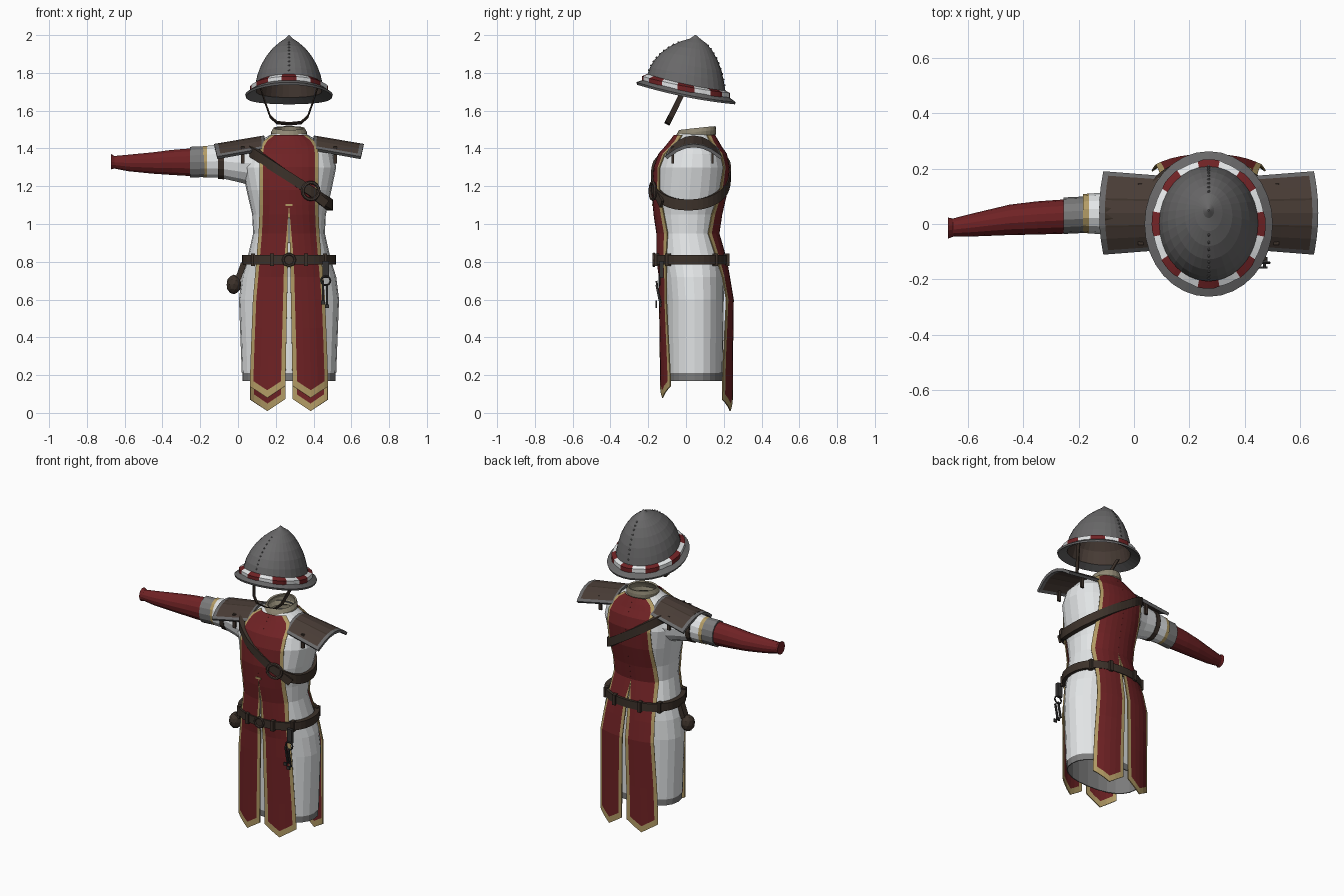
import bpy, bmesh
from math import sin, cos, pi, copysign, sqrt
from mathutils import Vector

if "Cube" in bpy.data.objects:
    bpy.data.objects.remove(bpy.data.objects["Cube"])

CX = 0.27   # centre line of the body
P = 2.3     # roundness of the torso cross-section


def material(name, rgb, rough=0.8):
    m = bpy.data.materials.new(name)
    m.use_nodes = True
    m.diffuse_color = (*rgb, 1)
    node = m.node_tree.nodes["Principled BSDF"]
    node.inputs["Base Color"].default_value = (*rgb, 1)
    node.inputs["Roughness"].default_value = rough
    return m


RED = material("red cloth", (0.16, 0.016, 0.018))
GOLD = material("gold trim", (0.45, 0.33, 0.13))
WHITE = material("white cloth", (0.78, 0.8, 0.81))
MAIL = material("grey mail", (0.2, 0.2, 0.2))
STEEL = material("helmet steel", (0.14, 0.138, 0.14))
LEATHER = material("dark leather", (0.045, 0.031, 0.023))
PLATE = material("brown plate", (0.065, 0.045, 0.036))
TAN = material("tan collar", (0.27, 0.24, 0.17))
IRON = material("dark iron", (0.035, 0.033, 0.033))


def make(name, verts, faces, mats, rule=None, thick=0):
    """Mesh from (face, key) pairs; rule turns a key into a material index."""
    bm = bmesh.new()
    vs = [bm.verts.new(v) for v in verts]
    for idx, key in faces:
        f = bm.faces.new([vs[i] for i in idx])
        f.material_index = rule(*key) if rule and key else 0
    bmesh.ops.remove_doubles(bm, verts=bm.verts, dist=0.0002)
    bmesh.ops.recalc_face_normals(bm, faces=bm.faces)
    me = bpy.data.meshes.new(name)
    bm.to_mesh(me)
    bm.free()
    for m in mats:
        me.materials.append(m)
    ob = bpy.data.objects.new(name, me)
    bpy.context.collection.objects.link(ob)
    if thick:
        mod = ob.modifiers.new("thickness", "SOLIDIFY")
        mod.thickness, mod.offset = thick, 0
    return ob


def loft(name, rings, mats, rule=None, loop=False, caps=False, thick=0):
    n, m = len(rings[0]), len(rings)
    verts = [p for r in rings for p in r]
    faces = []
    for i in range(m if loop else m - 1):
        a, b = i * n, (i + 1) % m * n
        for j in range(n):
            k = (j + 1) % n
            faces.append(((a + j, a + k, b + k, b + j), (i, j)))
    if caps:
        faces += [(list(range(n)), None), (list(range((m - 1) * n, m * n)), None)]
    return make(name, verts, faces, mats, rule, thick)


def grid(name, rows, mats, rule, thick):
    n = len(rows[0])
    faces = [((i * n + j, i * n + j + 1, (i + 1) * n + j + 1, (i + 1) * n + j), (i, j))
             for i in range(len(rows) - 1) for j in range(n - 1)]
    return make(name, [p for r in rows for p in r], faces, mats, rule, thick)


def oval(cy, rx, ry, zf, n=24, p=2.0):
    pts = []
    for i in range(n):
        c, s = cos(2 * pi * i / n), sin(2 * pi * i / n)
        y = cy + ry * copysign(abs(s) ** (2 / p), s)
        pts.append((CX + rx * copysign(abs(c) ** (2 / p), c), y, zf(y)))
    return pts


def lerp(table, z):
    """Interpolate rows that start with an ascending key."""
    if z <= table[0][0]:
        return table[0][1:]
    for a, b in zip(table, table[1:]):
        if z <= b[0]:
            t = (z - a[0]) / (b[0] - a[0])
            return [u + (v - u) * t for u, v in zip(a[1:], b[1:])]
    return table[-1][1:]


def box(name, loc, size, mat, rot=(0, 0, 0)):
    bpy.ops.mesh.primitive_cube_add(size=1, location=loc, rotation=rot)
    ob = bpy.context.object
    ob.name, ob.scale = name, size
    ob.data.materials.append(mat)


def hoop(name, loc, R, r, mat, rot=(pi / 2, 0, 0), seg=16):
    bpy.ops.mesh.primitive_torus_add(location=loc, rotation=rot, major_radius=R, minor_radius=r,
                                     major_segments=seg, minor_segments=6)
    bpy.context.object.name = name
    bpy.context.object.data.materials.append(mat)


def ball(name, loc, size, mat, sub=2):
    bpy.ops.mesh.primitive_ico_sphere_add(subdivisions=sub, radius=1, location=loc)
    ob = bpy.context.object
    ob.name, ob.scale = name, size
    ob.data.materials.append(mat)


# Tunic: height, half width, half depth, depth centre
BODY = [(0.21, 0.25, 0.15, 0.045), (0.6, 0.265, 0.155, 0.045), (0.72, 0.25, 0.16, 0.04),
        (0.81, 0.222, 0.17, 0.03), (0.95, 0.19, 0.15, 0.01), (1.05, 0.195, 0.165, 0.01),
        (1.18, 0.225, 0.185, 0.02), (1.3, 0.25, 0.185, 0.03), (1.37, 0.235, 0.165, 0.035),
        (1.42, 0.19, 0.125, 0.04), (1.46, 0.12, 0.1, 0.045), (1.48, 0.085, 0.085, 0.045)]
loft("tunic", [oval(cy, rx, ry, lambda y, z=z: z, 24, P) for z, rx, ry, cy in BODY], [WHITE])
loft("mail_hem", [oval(0.045, 0.243, 0.145, lambda y, z=z: z, 24, P) for z in (0.17, 0.24, 0.5)],
     [MAIL], thick=0.006)


def surf_y(x, z, side):
    rx, ry, cy = lerp(BODY, z)
    k = min(abs(x - CX) / rx, 0.97)
    return cy + side * ry * (1 - k ** P) ** (1 / P)


# Tabard halves: red panels with gold edges and pointed ends
OUTER = [(0.2, 0.205), (0.6, 0.19), (0.8, 0.172), (1.0, 0.155), (1.4, 0.155), (1.44, 0.13), (1.47, 0.09)]
LEVELS = [1.47, 1.44, 1.41, 1.37, 1.3, 1.24, 1.18, 1.1, 1.05, 0.95, 0.88, 0.81, 0.72, 0.6, 0.45, 0.3]
for side, label, top, tip, flare in ((-1, "front", 1.1, 0.08, 0.03), (1, "back", 0.93, 0.01, 0.05)):
    slit = [(0.2, 0.018, 0.024), (0.8, 0.006, 0.02), (top, 0, 0)]
    hang = [(0.2, flare), (0.62, flare), (0.8, 0.014)]
    for sx, hand in ((-1, "right"), (1, "left")):
        rows = []
        for lv in LEVELS + [tip + 0.1, tip + 0.06]:
            out = lerp(OUTER, lv)[0]
            inn, g = lerp(slit, lv)
            a, b = inn + g, out - 0.018
            cols = [inn, a] + [a + (b - a) * t / 4 for t in (1, 2, 3)] + [b, out]
            mid, row = cols[3], []
            for c in cols:
                z = lv
                if lv < 0.25:
                    z -= 0.06 * (1 - abs(c - mid) / (out - mid))
                x = CX + sx * c
                row.append((x, surf_y(x, max(z, 0.21), side) + side * lerp(hang, z)[0], z))
            rows.append(row)
        last = len(rows) - 2
        grid(f"{label}_tabard_{hand}", rows, [RED, GOLD],
             lambda i, j: int(j in (0, 5) or i == last), 0.006)
box("slit_stitch", (CX, surf_y(CX, 1.1, -1) - 0.018, 1.1), (0.035, 0.006, 0.012), GOLD)

# Collar: stacked folds, tilted up at the back
loft("collar", [oval(cy, rx, ry, lambda y, z=z: z + 0.12 * (y - 0.05)) for z, rx, ry, cy in
                ((1.41, 0.1, 0.115, 0.04), (1.435, 0.1, 0.115, 0.04), (1.445, 0.08, 0.095, 0.045),
                 (1.465, 0.09, 0.105, 0.05), (1.485, 0.09, 0.1, 0.055), (1.505, 0.078, 0.092, 0.06))],
     [TAN], thick=0.01)


# Belts: ribbons wrapped round the torso along a sloping plane
def strap(name, z0, slope, width, off):
    rings = []
    for i in range(48):
        c, s = cos(2 * pi * i / 48), sin(2 * pi * i / 48)
        lo, hi = 0, 0.5
        for _ in range(24):
            r = (lo + hi) / 2
            z = z0 + slope * r * c
            rx, ry, cy = lerp(BODY, z)
            inside = z < 1.48 and abs(r * c / rx) ** P + abs((0.03 + r * s - cy) / ry) ** P < 1
            lo, hi = (r, hi) if inside else (lo, r)
        ring = []
        for d, h in ((off, -1), (off, 1), (-0.004, 1), (-0.004, -1)):
            ring.append((CX + (lo + d) * c, 0.03 + (lo + d) * s, z0 + slope * lo * c + h * width / 2))
        rings.append(ring)
    return loft(name, rings, [LEATHER], loop=True)


strap("waist_belt", 0.81, 0, 0.05, 0.026)
strap("chest_strap", 1.25, -0.72, 0.058, 0.026)
hoop("chest_buckle", (0.385, surf_y(0.385, 1.175, -1) - 0.03, 1.175), 0.045, 0.009, PLATE, (pi / 2, 0, 0.3))
box("strap_end", (0.43, surf_y(0.43, 1.13, -1) - 0.03, 1.135), (0.1, 0.012, 0.045), LEATHER, (0, 0.65, 0.4))
hoop("belt_buckle", (CX, surf_y(CX, 0.81, -1) - 0.03, 0.81), 0.032, 0.007, PLATE, seg=8)
for dx in (-0.19, -0.09, 0.09, 0.19):
    for side in (-1, 1):
        box("belt_loop", (CX + dx, surf_y(CX + dx, 0.81, side) + side * 0.024, 0.81),
            (0.022, 0.03, 0.066), LEATHER)

# Hip pouch and hanging keys
ball("pouch", (-0.022, 0.01, 0.68), (0.04, 0.045, 0.052), LEATHER)
box("pouch_hanger", (0.015, 0.01, 0.75), (0.03, 0.04, 0.09), LEATHER, (0, 0.35, 0))
box("key_hanger", (0.465, -0.13, 0.76), (0.035, 0.02, 0.09), IRON)
hoop("key_ring", (0.465, -0.14, 0.7), 0.024, 0.005, IRON)
for x, z in ((0.45, 0.64), (0.472, 0.62)):
    box("key", (x, -0.145, z), (0.01, 0.01, 0.12), IRON, (0.2, 0, 0))
    box("key_bit", (x, -0.157, z - 0.055), (0.022, 0.008, 0.02), IRON)


# Right arm: glove, mail cuff and tunic sleeve
def tube(name, sections, mats, rule=None, caps=False):
    loft(name, [[(x, cy + ry * cos(k * pi / 7), cz + rz * sin(k * pi / 7)) for k in range(14)]
                for x, cy, cz, ry, rz in sections], mats, rule, caps=caps)


tube("right_glove", [(-0.672, -0.015, 1.33, 0.038, 0.042), (-0.655, -0.013, 1.327, 0.033, 0.034),
                     (-0.58, -0.003, 1.323, 0.042, 0.045), (-0.45, 0.015, 1.323, 0.055, 0.058),
                     (-0.35, 0.022, 1.326, 0.06, 0.068), (-0.25, 0.027, 1.327, 0.062, 0.075)],
     [RED], caps=True)
tube("mail_cuff", [(-0.255, 0.03, 1.327, 0.066, 0.084), (-0.15, 0.035, 1.33, 0.066, 0.082)], [MAIL], caps=True)
tube("right_sleeve", [(-0.185, 0.038, 1.33, 0.07, 0.085), (-0.163, 0.038, 1.33, 0.072, 0.086),
                      (-0.1, 0.038, 1.333, 0.076, 0.09), (0, 0.035, 1.325, 0.09, 0.105),
                      (0.09, 0.03, 1.32, 0.12, 0.125)], [WHITE, GOLD], lambda i, j: int(i == 0))
tube("arm_strap", [(-0.105, 0.038, 1.333, 0.07, 0.085), (-0.105, 0.038, 1.333, 0.083, 0.097),
                   (-0.075, 0.038, 1.333, 0.084, 0.099), (-0.075, 0.038, 1.333, 0.07, 0.085)], [LEATHER])

# Shoulder plates: three planks inside a steel rim
VS = [-1, -0.9, -0.62, -0.35, -0.31, 0, 0.31, 0.35, 0.62, 0.9, 1]
US = [0, 0.06, 0.5, 0.92, 1]
for sx, hand in ((-1, "right"), (1, "left")):
    rows = [[(CX + sx * (0.13 + 0.265 * u - 0.015 * u * v * v), 0.04 + v * (0.125 + 0.02 * u),
              1.46 - 0.045 * u - 0.065 * v * v) for v in VS] for u in US]
    grid(f"{hand}_shoulder_plate", rows, [PLATE, STEEL, LEATHER],
         lambda i, j: 1 if i in (0, 3) or j in (0, 9) else 2 if j in (3, 6) else 0, 0.018)
    for y in (-0.07, 0.14):
        box(f"{hand}_shoulder_strap", (CX + sx * 0.245, y, 1.365), (0.02, 0.012, 0.09), LEATHER)


# Helmet: inner lining, brim and pointed bowl in one shell
def brim(y):
    return 1.672 - 0.2 * y + 0.2 * y * y


def bowl(rx, ry, cy, z, slope):
    return oval(cy, rx, ry, lambda y: z + slope * (y - cy), 32)


outer = [bowl(0.167, 0.196, 0.005, 1.79, -0.2), bowl(0.148, 0.177, 0.012, 1.84, -0.18),
         bowl(0.12, 0.148, 0.02, 1.888, -0.15), bowl(0.086, 0.11, 0.03, 1.93, -0.12),
         bowl(0.05, 0.068, 0.042, 1.961, -0.1), bowl(0.02, 0.026, 0.048, 1.982, 0),
         bowl(0.003, 0.003, 0.05, 2.0, 0)]
base = oval(0, 0.184, 0.212, lambda y: brim(y) + 0.045, 32)
shell = [bowl(0.01, 0.01, 0.04, 1.955, 0), bowl(0.1, 0.125, 0.02, 1.885, -0.15),
         bowl(0.155, 0.183, 0.005, 1.785, -0.2), oval(0, 0.174, 0.202, lambda y: brim(y) + 0.03, 32),
         oval(0, 0.228, 0.259, brim, 32), oval(0, 0.232, 0.263, lambda y: brim(y) + 0.012, 32), base]
loft("helmet", shell + outer, [STEEL, PLATE], lambda i, j: int(i < 3), caps=True)
for k in (8, 24):
    path = [Vector(r[k]) for r in [base] + outer[:-2]]
    for a, b in zip(path, path[1:]):
        for t in (0.25, 0.75):
            ball("helmet_rivet", a.lerp(b, t), (0.006,) * 3, STEEL, 1)

# Helmet band: alternating red and white wraps
band = []
for i in range(64):
    c, s = cos(2 * pi * i / 64), sin(2 * pi * i / 64)
    puff = 0.004 if (i + 2) // 4 % 2 == 0 else 0
    band.append([(CX + (0.178 + d) * c, (0.206 + d) * s, brim(0.22 * s) + h)
                 for d, h in ((0, 0.03), (0.024 + puff, 0.026), (0.024 + puff, 0.056), (0, 0.068))])
loft("helmet_band", band, [RED, WHITE], lambda i, j: (i + 2) // 4 % 2, loop=True)

# Chin strap
w = Vector((0, 0.9, -0.45)) * 0.014
strip = []
for x, z in ((-0.15, 1.72), (-0.128, 1.65), (-0.1, 1.57), (-0.065, 1.537), (0, 1.53),
             (0.065, 1.537), (0.1, 1.57), (0.128, 1.65), (0.15, 1.72)):
    p = Vector((CX + x, -0.1 + (z - 1.53) * 0.5, z))
    b = Vector((x, 0, z - 1.68)).normalized() * 0.003
    strip.append([p + w + b, p - w + b, p - w - b, p + w - b])
loft("chin_strap", strip, [LEATHER], caps=True)
